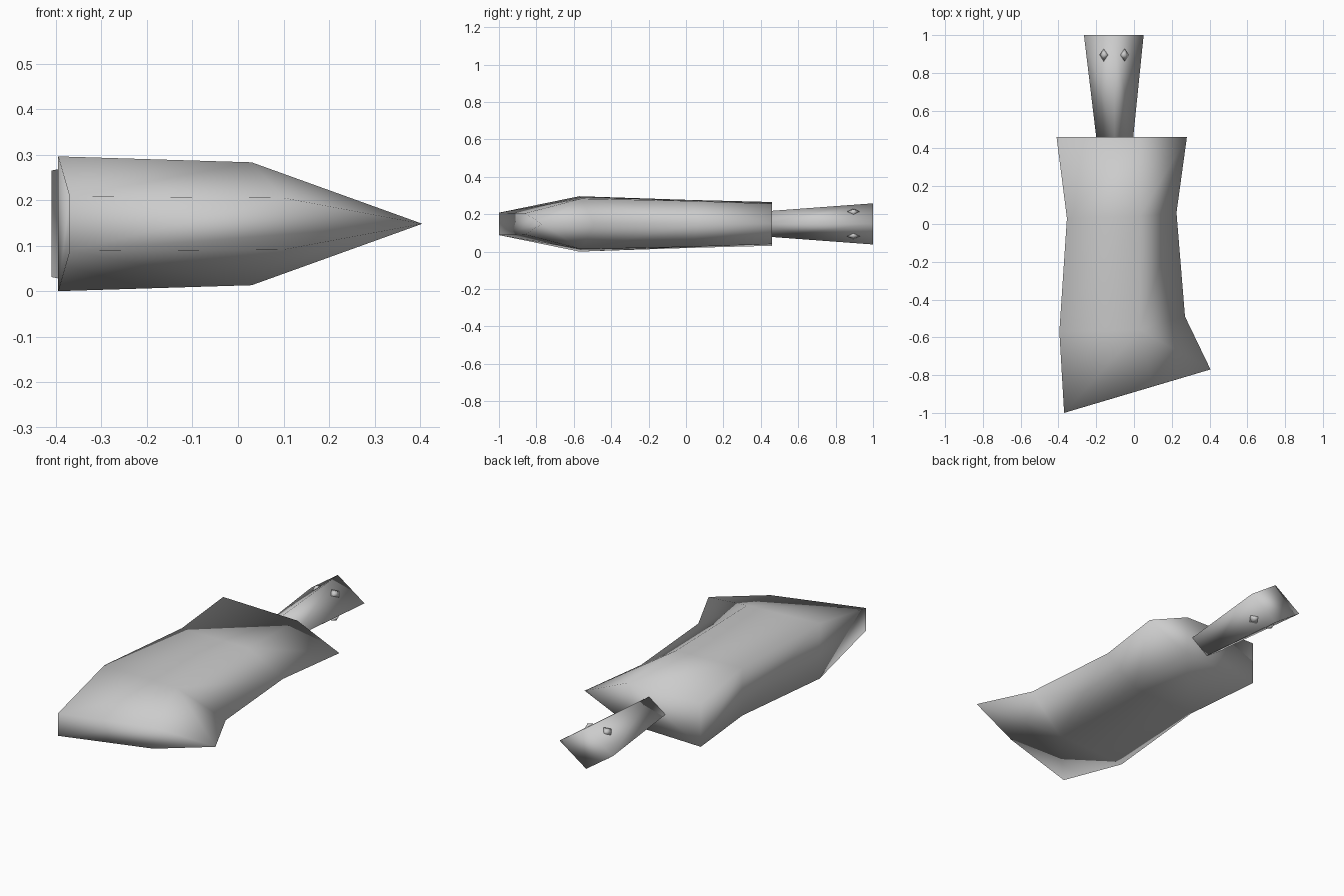
import bpy, bmesh
from mathutils import Vector

if "Cube" in bpy.data.objects:
    bpy.data.objects.remove(bpy.data.objects["Cube"])

MID_Z = 0.148

steel = bpy.data.materials.new("light_grey")
steel.diffuse_color = (0.6, 0.6, 0.6, 1)
steel.use_nodes = True
steel.node_tree.nodes["Principled BSDF"].inputs["Base Color"].default_value = steel.diffuse_color


def finish(name, bm):
    bmesh.ops.recalc_face_normals(bm, faces=bm.faces)
    me = bpy.data.meshes.new(name)
    bm.to_mesh(me)
    bm.free()
    me.materials.append(steel)
    for p in me.polygons:
        p.use_smooth = True
    ob = bpy.data.objects.new(name, me)
    bpy.context.collection.objects.link(ob)
    return ob


# blade: thick spine on the left, sharp edge on the right
# spine (x, y, half height), shoulder (x, y, half height), edge (x, y)
sections = [
    ((-0.37, -1.00, 0.060), (0.10, -0.86, 0.057), (0.405, -0.77)),
    ((-0.395, -0.57, 0.148), (0.03, -0.56, 0.135), (0.27, -0.49)),
    ((-0.355, 0.03, 0.128), (0.03, 0.04, 0.122), (0.225, 0.06)),
    ((-0.41, 0.46, 0.117), (0.03, 0.46, 0.108), (0.28, 0.46)),
]
bm = bmesh.new()
rings = []
for spine, shoulder, edge in sections:
    def pt(p, s):
        return bm.verts.new((p[0], p[1], MID_Z + s * p[2]))
    e = bm.verts.new((edge[0], edge[1], MID_Z))
    rings.append({s: (pt(spine, s), pt(shoulder, s), e) for s in (1, -1)})

for i, (a, b) in enumerate(zip(rings, rings[1:])):
    for s in (1, -1):
        (al, am, ae), (bl, bmid, be) = a[s], b[s]
        # flat of the blade
        if i == 0:
            tris = [(al, am, bmid), (al, bmid, bl)]
        else:
            tris = [(al, am, bmid), (al, bmid, bl)]
        # bevel towards the edge
        if i == 0:
            tris += [(am, ae, bmid), (ae, be, bmid)]
        else:
            tris += [(am, ae, be), (am, be, bmid)]
        for t in tris:
            bm.faces.new(t)
    bm.faces.new((a[1][0], b[1][0], b[-1][0], a[-1][0]))   # spine wall
for r in (rings[0], rings[-1]):                            # end caps
    bm.faces.new((r[1][0], r[1][1], r[1][2], r[-1][1], r[-1][0]))
finish("blade", bm)

# handle: diamond section flaring to the back
bm = bmesh.new()
ends = []
for y, cx, hw, hh in ((0.46, -0.102, 0.098, 0.070), (1.0, -0.107, 0.158, 0.110)):
    ends.append([bm.verts.new((cx + dx * hw, y, MID_Z + dz * hh))
                 for dx, dz in ((1, 0), (0, 1), (-1, 0), (0, -1))])
for k in range(4):
    n = (k + 1) % 4
    bm.faces.new((ends[0][k], ends[0][n], ends[1][n], ends[1][k]))
for e in ends:
    bm.faces.new(e)
finish("handle", bm)

# rivets: small pointed studs, two on each side of the handle
for side, s in (("top", 1), ("bottom", -1)):
    for label, d in (("left", -1), ("right", 1)):
        bm = bmesh.new()
        c = Vector((-0.105 + d * 0.055, 0.895, MID_Z + s * 0.066))
        n = Vector((d * 0.57, 0, s * 0.82))
        t = Vector((d * 0.82, 0, -s * 0.57))
        u = Vector((0, 1, 0))
        ring = [bm.verts.new(c + v) for v in (t * 0.027, u * 0.034, -t * 0.027, -u * 0.034)]
        for h in (0.014, -0.014):
            tip = bm.verts.new(c + n * h)
            for k in range(4):
                bm.faces.new((ring[k], ring[(k + 1) % 4], tip))
        finish(f"rivet_{side}_{label}", bm)
